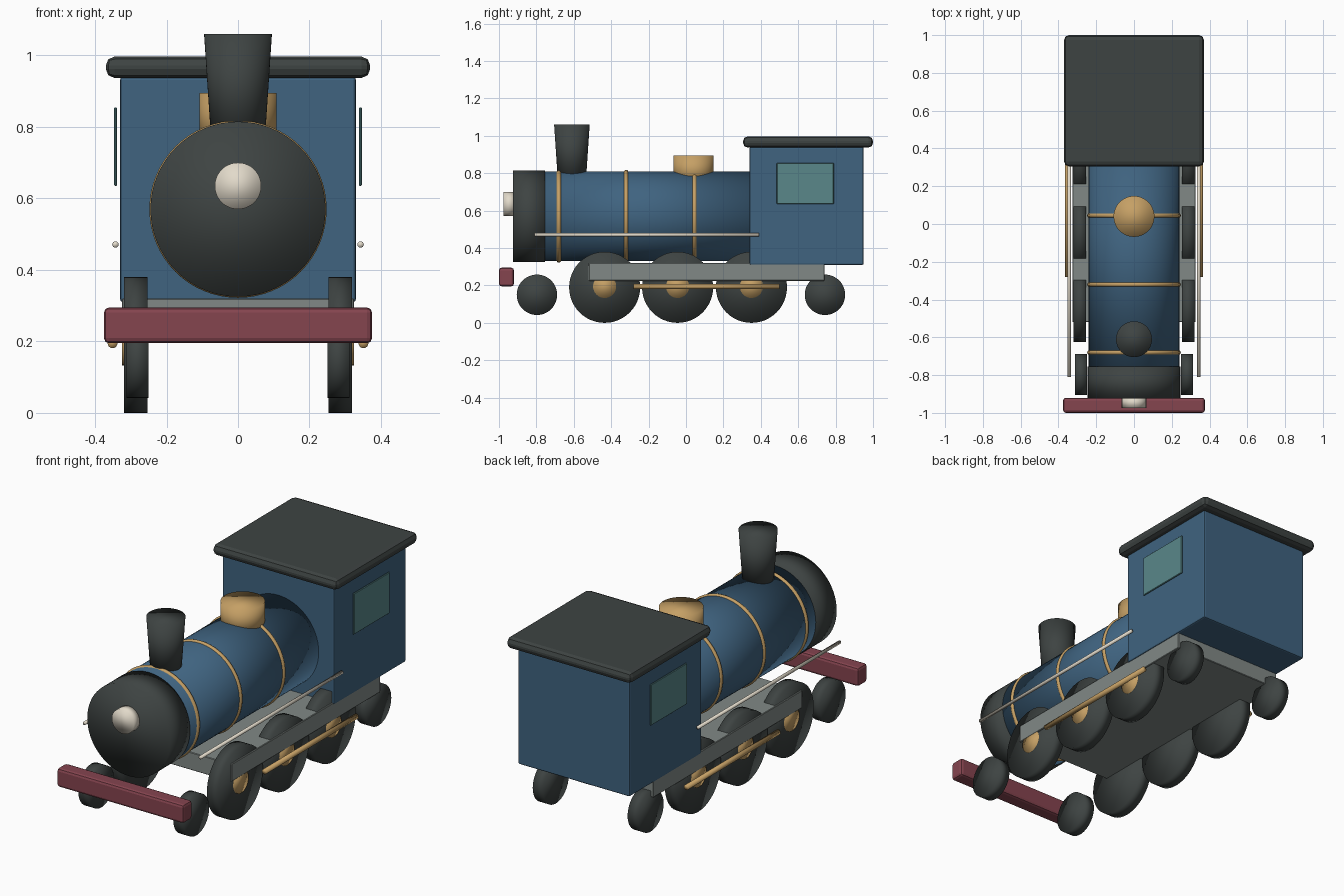
import bpy, math

if "Cube" in bpy.data.objects:
    bpy.data.objects.remove(bpy.data.objects["Cube"])


def material(name, rgb):
    m = bpy.data.materials.new(name)
    m.diffuse_color = (*rgb, 1)
    m.use_nodes = True
    m.node_tree.nodes["Principled BSDF"].inputs["Base Color"].default_value = m.diffuse_color
    return m


BLUE = material("engine blue", (0.05, 0.125, 0.215))
DARK = material("dark iron", (0.048, 0.057, 0.055))
GOLD = material("brass", (0.56, 0.35, 0.13))
RED = material("buffer red", (0.235, 0.058, 0.078))
GREY = material("frame grey", (0.22, 0.25, 0.24))
CREAM = material("cream", (0.76, 0.70, 0.59))
GLASS = material("window teal", (0.10, 0.245, 0.255))


def finish(name, mat):
    ob = bpy.context.object
    ob.name = name
    ob.data.materials.append(mat)
    return ob


def box(name, mat, x, y, z, bevel=0.0, segments=2):
    """Box from (min, max) ranges on each axis."""
    rng = (x, y, z)
    bpy.ops.mesh.primitive_cube_add(size=1, location=[(a + b) / 2 for a, b in rng])
    ob = finish(name, mat)
    ob.scale = [b - a for a, b in rng]
    bpy.ops.object.transform_apply(location=False, rotation=False, scale=True)
    if bevel:
        mod = ob.modifiers.new("bevel", 'BEVEL')
        mod.width, mod.segments = bevel, segments
    return ob


def rod(name, mat, axis, centre, radius, length, sides=48, top_radius=None):
    """Smooth cylinder or cone along the given axis."""
    rot = {'x': (0, math.pi / 2, 0), 'y': (math.pi / 2, 0, 0), 'z': (0, 0, 0)}[axis]
    bpy.ops.mesh.primitive_cone_add(
        vertices=sides, radius1=radius, radius2=top_radius or radius,
        depth=length, location=centre, rotation=rot)
    bpy.ops.object.shade_smooth()
    return finish(name, mat)


# Boiler, smokebox and headlamp
AXIS_Z = 0.57
rod("boiler", BLUE, 'y', (0, -0.20, AXIS_Z), 0.24, 1.12, 64)
rod("smokebox", DARK, 'y', (0, -0.84, AXIS_Z), 0.245, 0.17, 64)
rod("headlamp", CREAM, 'y', (0, -0.945, 0.635), 0.065, 0.06)

# Brass boiler bands
for i, y in enumerate((-0.68, -0.32, 0.045)):
    bpy.ops.mesh.primitive_torus_add(
        major_radius=0.236, minor_radius=0.012, major_segments=64,
        minor_segments=10, location=(0, y, AXIS_Z), rotation=(math.pi / 2, 0, 0))
    bpy.ops.object.shade_smooth()
    finish(f"boiler_band_{i + 1}", GOLD)

# Chimney and steam dome
rod("chimney", DARK, 'z', (0, -0.61, 0.91), 0.075, 0.30, top_radius=0.095)
rod("steam_dome", GOLD, 'z', (0, 0.04, 0.82), 0.108, 0.15)

# Cab and roof
box("cab", BLUE, (-0.33, 0.33), (0.34, 0.95), (0.31, 0.94), 0.008)
box("cab_roof", DARK, (-0.37, 0.37), (0.305, 1.0), (0.937, 0.997), 0.025)

# Frame and buffer beam
box("frame", GREY, (-0.325, 0.325), (-0.52, 0.74), (0.225, 0.32), 0.003, 1)
box("buffer_beam", RED, (-0.375, 0.375), (-1.0, -0.92), (0.195, 0.295), 0.014)

# Parts found on both sides
for s, side in ((-1, "left"), (1, "right")):
    box(f"cab_window_{side}", GLASS, sorted((s * 0.338, s * 0.347)),
        (0.485, 0.79), (0.635, 0.855), 0.003, 1)
    for i, y in enumerate((-0.435, -0.045, 0.35)):
        rod(f"driving_wheel_{side}_{i + 1}", DARK, 'x', (s * 0.286, y, 0.19), 0.19, 0.066)
        rod(f"wheel_hub_{side}_{i + 1}", GOLD, 'x', (s * 0.303, y, 0.195), 0.062, 0.042, 32)
    for y, place in ((-0.797, "front"), (0.743, "rear")):
        rod(f"{place}_wheel_{side}", DARK, 'x', (s * 0.281, y, 0.15), 0.108, 0.062)
    rod(f"coupling_rod_{side}", GOLD, 'y', (s * 0.351, 0.11, 0.195), 0.014, 0.78, 16)
    rod(f"handrail_{side}", CREAM, 'y', (s * 0.343, -0.21, 0.471), 0.009, 1.20, 16)
